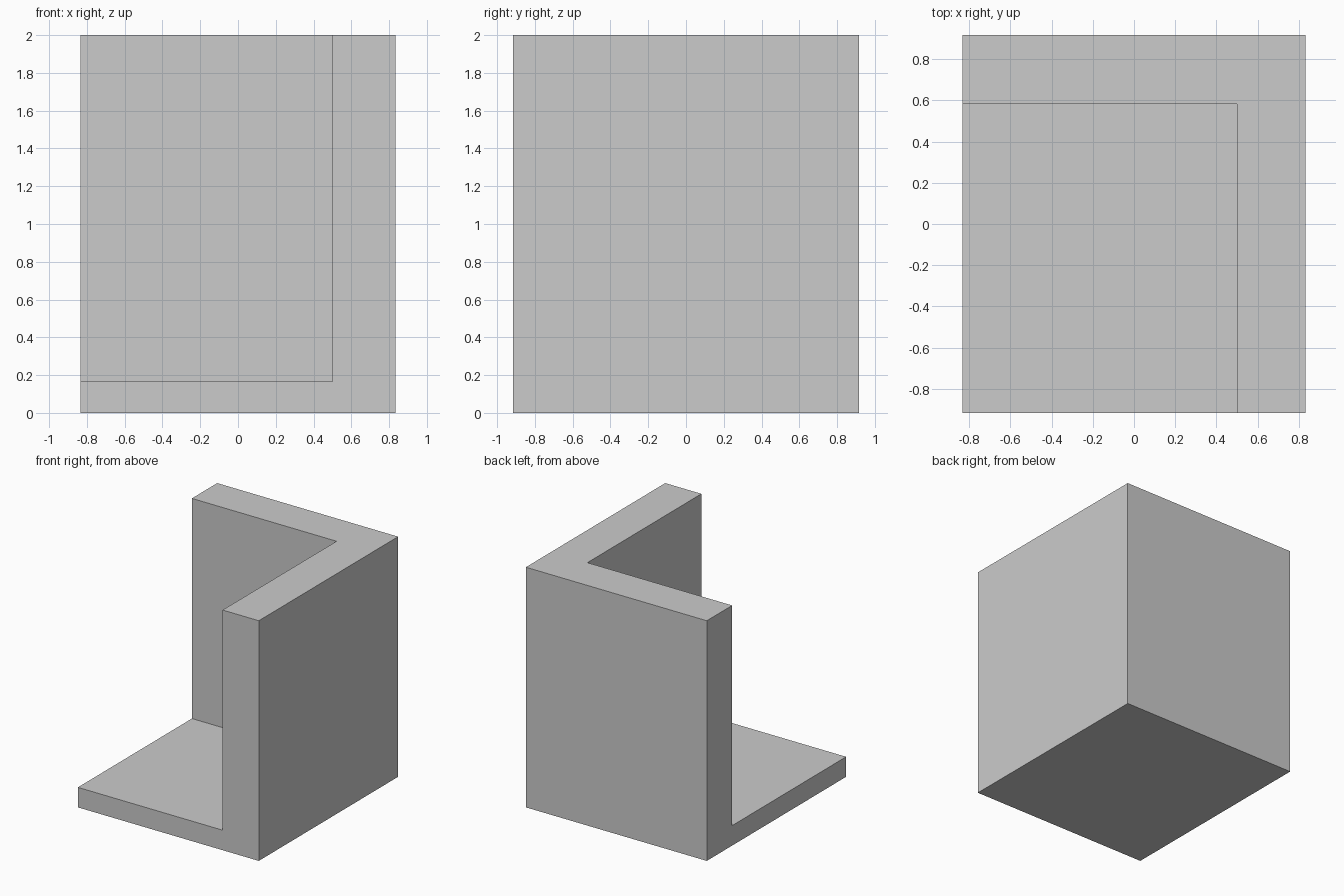
import bpy

if "Cube" in bpy.data.objects:
    bpy.data.objects.remove(bpy.data.objects["Cube"])

U = 1 / 12  # grid module
WALL, FLOOR = 4 * U, 2 * U
W, D, H = 20 * U, 22 * U, 24 * U


def box(name, lo, hi):
    """Axis-aligned box between two corners."""
    centre = [(a + b) / 2 for a, b in zip(lo, hi)]
    bpy.ops.mesh.primitive_cube_add(size=1, location=centre)
    obj = bpy.context.object
    obj.name = name
    obj.scale = [b - a for a, b in zip(lo, hi)]
    bpy.ops.object.transform_apply(location=True, rotation=True, scale=True)
    return obj


# Solid block, later hollowed into a floor with two walls
corner = box("corner_block", (-W / 2, -D / 2, 0), (W / 2, D / 2, H))

# Open space at the front left, overshooting the block's outer sides
space = box("room_cutter", (-W, -D, FLOOR), (W / 2 - WALL, D / 2 - WALL, H + 1))
space.hide_render = True

# Cut the space out and discard the cutter
cut = corner.modifiers.new("room", "BOOLEAN")
cut.operation = "DIFFERENCE"
cut.solver = "EXACT"
cut.object = space
bpy.context.view_layer.objects.active = corner
bpy.ops.object.modifier_apply(modifier=cut.name)
bpy.data.objects.remove(space, do_unlink=True)
